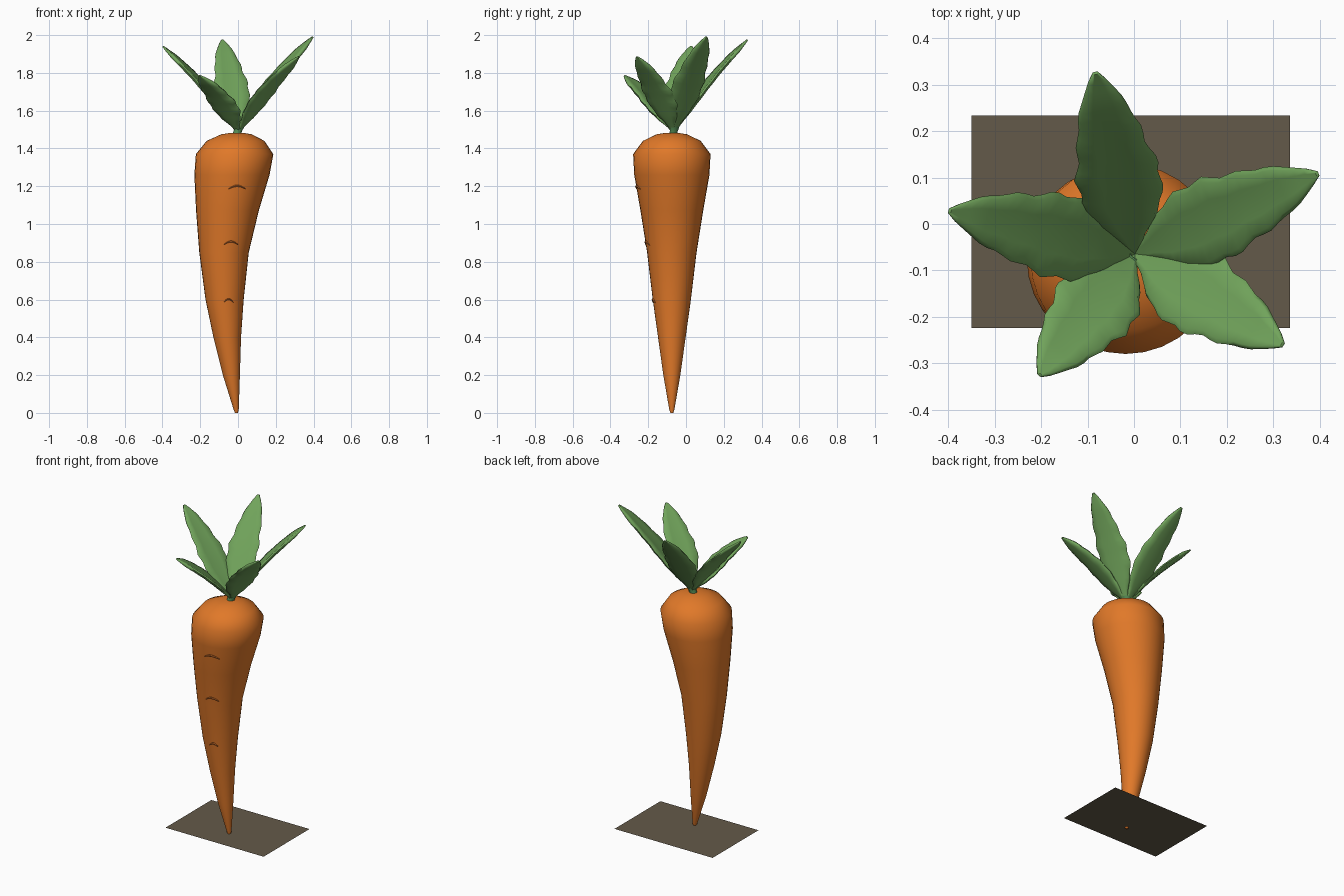
import bpy, bmesh, math
from mathutils import Vector

if "Cube" in bpy.data.objects:
    bpy.data.objects.remove(bpy.data.objects["Cube"])


def material(name, rgb):
    m = bpy.data.materials.new(name)
    m.diffuse_color = (*rgb, 1)
    m.use_nodes = True
    m.node_tree.nodes["Principled BSDF"].inputs["Base Color"].default_value = m.diffuse_color
    return m


ORANGE = material("carrot orange", (0.75, 0.19, 0.022))
CREASE = material("dark orange", (0.42, 0.11, 0.018))
LEAF = material("leaf green", (0.165, 0.37, 0.105))
STEM = material("stem green", (0.09, 0.26, 0.09))
SOIL = material("soil brown", (0.127, 0.102, 0.067))


def finish(name, bm, mat, angle=50):
    bmesh.ops.recalc_face_normals(bm, faces=bm.faces)
    me = bpy.data.meshes.new(name)
    bm.to_mesh(me)
    bm.free()
    me.materials.append(mat)
    ob = bpy.data.objects.new(name, me)
    bpy.context.collection.objects.link(ob)
    bpy.ops.object.select_all(action='DESELECT')
    ob.select_set(True)
    bpy.context.view_layer.objects.active = ob
    bpy.ops.object.shade_smooth_by_angle(angle=math.radians(angle))
    return ob


def loft(name, rings, mat, angle=50):
    """Skin a closed tube through rings of points and cap both ends."""
    bm = bmesh.new()
    vs = [[bm.verts.new(p) for p in ring] for ring in rings]
    n = len(vs[0])
    for a, b in zip(vs, vs[1:]):
        for i in range(n):
            j = (i + 1) % n
            bm.faces.new((a[i], a[j], b[j], b[i]))
    bm.faces.new(vs[0])
    bm.faces.new(vs[-1])
    return finish(name, bm, mat, angle)


def circle(c, r, n):
    return [Vector(c) + Vector((r * math.cos(k * math.tau / n),
                                r * math.sin(k * math.tau / n), 0)) for k in range(n)]


def lerp_table(table, t):
    for a, b in zip(table, table[1:]):
        if t <= b[0]:
            f = (t - a[0]) / (b[0] - a[0])
            return [p + (q - p) * f for p, q in zip(a, b)]
    return list(table[-1])


# Root: height, centre x, radius
CY = -0.075
ROOT = [(0, -0.008, 0.008), (0.02, -0.010, 0.014), (0.2, -0.035, 0.045),
        (0.4, -0.057, 0.073), (0.6, -0.071, 0.101), (0.85, -0.074, 0.131),
        (1.07, -0.056, 0.166), (1.26, -0.032, 0.199), (1.37, -0.018, 0.205),
        (1.44, -0.013, 0.153), (1.475, -0.008, 0.08), (1.483, -0.006, 0.03)]
loft("carrot_root", [circle((x, CY, z), r, 32) for z, x, r in ROOT], ORANGE, 60)

# Creases: small arched ridges that follow the front of the root
for k, (x0, x1, z0) in enumerate([(-0.05, 0.04, 1.185), (-0.075, 0.0, 0.89),
                                  (-0.075, -0.025, 0.585)]):
    rings = []
    for i in range(9):
        t = i / 8
        x, z = x0 + (x1 - x0) * t, z0 + 0.016 * math.sin(math.pi * t)
        _, cx, r = lerp_table(ROOT, z)
        y = CY - math.sqrt(r * r - (x - cx) ** 2)
        s = 0.003 + 0.004 * math.sin(math.pi * t)
        rings.append([(x, y + s * math.cos(a), z + s * math.sin(a))
                      for a in (q * math.tau / 6 for q in range(6))])
    loft(f"crease_{k + 1}", rings, CREASE)

# Stem: short leaning hollow stub
loft("stem", [circle((-0.008, -0.068, 1.465), 0.026, 10),
              circle((-0.002, -0.065, 1.49), 0.022, 10),
              circle((0.008, -0.06, 1.515), 0.026, 10),
              circle((0.008, -0.06, 1.515), 0.016, 10),
              circle((0.005, -0.062, 1.495), 0.013, 10)], STEM, 40)

# Leaves: position along the leaf, half width
WIDTH = [(0, 0.010), (0.1, 0.028), (0.2, 0.060), (0.32, 0.086), (0.42, 0.089),
         (0.5, 0.091), (0.6, 0.078), (0.7, 0.070), (0.8, 0.058), (0.9, 0.038),
         (0.97, 0.018), (1, 0.006)]
# Rounded flat cross-section: across, thickness
SECTION = [(-1, 0), (-0.88, 0.9), (-0.45, 1), (0, 1), (0.45, 1), (0.88, 0.9),
           (1, 0), (0.88, -0.9), (0.45, -1), (0, -1), (-0.45, -1), (-0.88, -0.9)]
BASE = Vector((0.002, -0.064, 1.49))


def leaf(name, tip):
    d = Vector(tip) - BASE
    side = Vector((-d.y, d.x, 0)).normalized()
    up = d.cross(side).normalized()
    rings = []
    for i in range(25):
        t = i / 24
        w = lerp_table(WIDTH, t)[1]
        h = 0.011 * min(1, 0.6 + t * 2, 0.35 + (1 - t) * 5)
        c = BASE + d * t + up * 0.015 * math.sin(math.pi * t)
        ring = []
        for u, v in SECTION:
            wave = 0.004 * math.sin(t * 38 + (1.5 if u > 0 else 0)) * math.sin(math.pi * t)
            ring.append(c + side * u * (w + wave) + up * (v * h + 0.008 * u * u * math.sin(math.pi * t)))
        rings.append(ring)
    loft(name, rings, LEAF, 70)


leaf("leaf_right", (0.395, 0.108, 1.99))
leaf("leaf_back", (-0.083, 0.325, 1.975))
leaf("leaf_left", (-0.397, 0.028, 1.94))
leaf("leaf_front_left", (-0.203, -0.325, 1.785))
leaf("leaf_front_right", (0.32, -0.26, 1.885))

# Thin rectangular plate at the tip of the root
bm = bmesh.new()
bm.faces.new([bm.verts.new(p) for p in ((-0.35, -0.224, 0.008), (0.336, -0.224, 0.008),
                                        (0.336, 0.234, 0.008), (-0.35, 0.234, 0.008))])
finish("base_plate", bm, SOIL)
